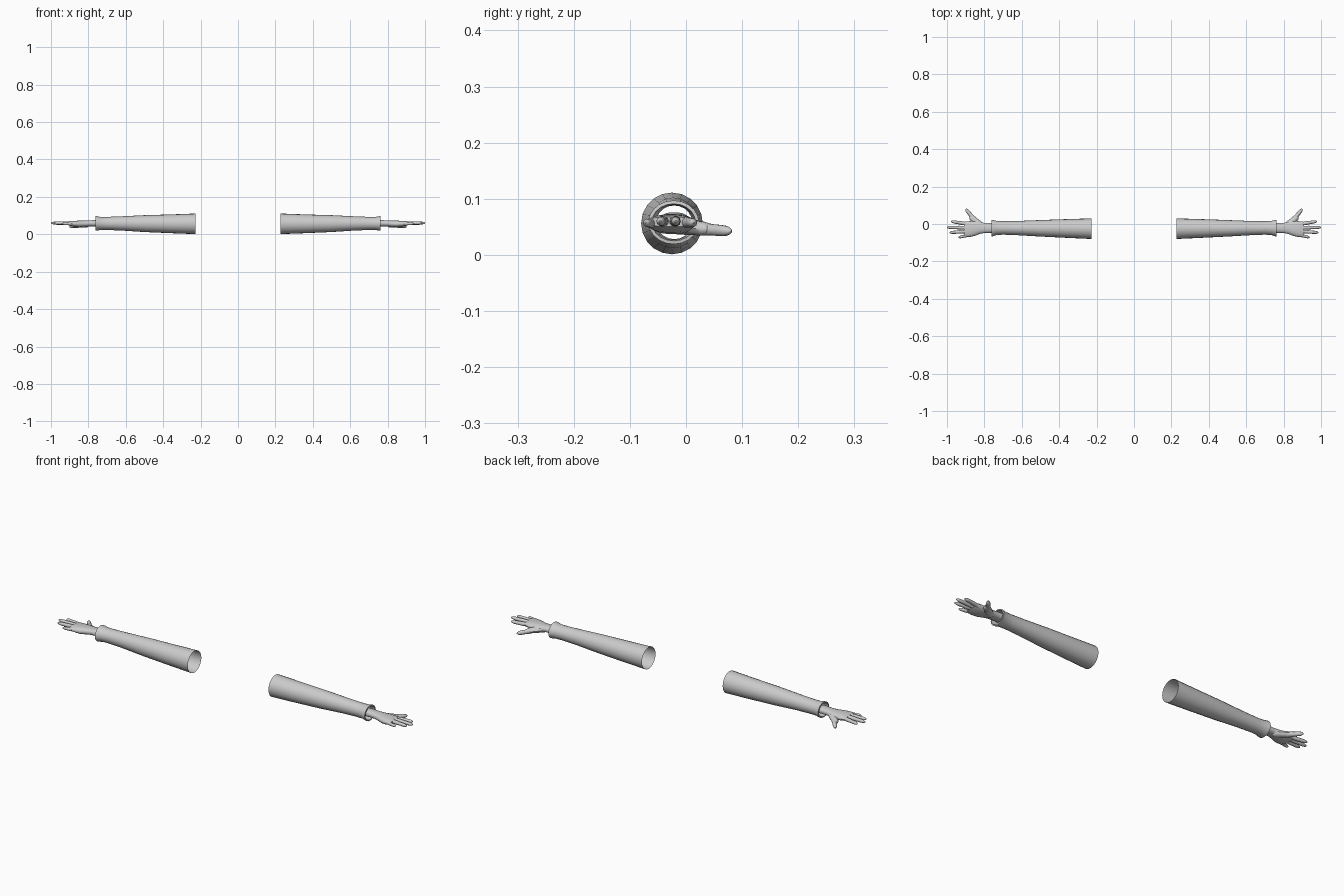
import bpy, bmesh, math
from mathutils import Vector

if "Cube" in bpy.data.objects:
    bpy.data.objects.remove(bpy.data.objects["Cube"])


def loft(name, sections, sides, caps=True, power=1.0):
    """Skin rings given as (x, y, z, width radius, height radius, heading, pitch)."""
    bm = bmesh.new()
    rings = []
    for x, y, z, rw, rh, heading, pitch in sections:
        fwd = Vector((math.cos(heading) * math.cos(pitch),
                      math.sin(heading) * math.cos(pitch), math.sin(pitch)))
        side = Vector((-math.sin(heading), math.cos(heading), 0))
        up = fwd.cross(side)
        ring = []
        for i in range(sides):
            a = 2 * math.pi * i / sides
            c, s = math.cos(a), math.sin(a)
            c = math.copysign(abs(c) ** power, c)
            s = math.copysign(abs(s) ** power, s)
            ring.append(bm.verts.new(Vector((x, y, z)) + side * c * rw + up * s * rh))
        rings.append(ring)
    for a, b in zip(rings, rings[1:]):
        for i in range(sides):
            j = (i + 1) % sides
            bm.faces.new((a[i], a[j], b[j], b[i]))
    if caps:
        bm.faces.new(rings[0][::-1])
        bm.faces.new(rings[-1])
        bmesh.ops.recalc_face_normals(bm, faces=bm.faces)
    me = bpy.data.meshes.new(name)
    bm.to_mesh(me)
    bm.free()
    ob = bpy.data.objects.new(name, me)
    bpy.context.collection.objects.link(ob)
    return ob


def select(ob):
    bpy.ops.object.select_all(action='DESELECT')
    ob.select_set(True)
    bpy.context.view_layer.objects.active = ob


def finger(name, base, tip, r0, r1, bulge=1.0):
    """Tapered digit with slight joint swellings and a rounded tip."""
    b, t = Vector(base), Vector(tip)
    d = t - b
    heading = math.atan2(d.y, d.x)
    pitch = math.asin(d.z / d.length)
    secs = []
    for f, k in ((0, 1), (.25, .97), (.45, 1.03), (.6, .95), (.75, 1.0),
                 (.88, .92), (.96, .62), (1, .2)):
        p = b + d * f
        r = (r0 + (r1 - r0) * f) * k
        secs.append((*p, r * bulge, r, heading, pitch))
    return loft(name, secs, 10)


# Sleeve: tapering tube, flared cuff turned back inside
sleeve_rings = [
    (.228, -.025, .056, .055, .055), (.36, -.024, .056, .050, .050),
    (.50, -.023, .057, .044, .045), (.62, -.022, .058, .038, .038),
    (.70, -.021, .058, .036, .035), (.735, -.021, .058, .038, .035),
    (.752, -.022, .058, .043, .038), (.762, -.022, .058, .045, .039),
    (.763, -.022, .058, .039, .033), (.745, -.022, .058, .036, .031),
    (.70, -.021, .058, .032, .030)]
sleeve = loft("sleeves", [(*r, 0, 0) for r in sleeve_rings], 20, caps=False)

# Wrist and palm
palm_rings = [
    (.70, -.021, .058, .024, .018), (.77, -.021, .059, .027, .017),
    (.80, -.021, .058, .027, .016), (.825, -.021, .056, .032, .017),
    (.85, -.024, .055, .039, .018), (.875, -.027, .056, .042, .016),
    (.895, -.028, .058, .042, .013), (.907, -.028, .059, .039, .009)]
hand = loft("hands", [(*r, 0, 0) for r in palm_rings], 18, power=.85)

# Digits: four fingers, thumb and the thumb's fleshy base
digits = [
    finger("index_finger", (.885, -.001, .058), (.978, .014, .057), .0105, .008),
    finger("middle_finger", (.885, -.020, .060), (1.0, -.018, .060), .0108, .008),
    finger("ring_finger", (.885, -.039, .060), (.986, -.046, .060), .0102, .008),
    finger("little_finger", (.875, -.057, .056), (.940, -.072, .057), .0095, .007),
    finger("thumb", (.835, .000, .048), (.900, .081, .042), .013, .0095),
    finger("thumb_base", (.812, -.018, .053), (.876, .042, .045), .017, .012, 1.25)]
for d in digits:
    m = hand.modifiers.new("join", 'BOOLEAN')
    m.operation = 'UNION'
    m.solver = 'EXACT'
    m.object = d
    select(hand)
    bpy.ops.object.modifier_apply(modifier=m.name)
    bpy.data.objects.remove(d, do_unlink=True)

# Mirror both parts to the other side
for ob in (sleeve, hand):
    select(ob)
    bpy.ops.object.shade_smooth_by_angle(angle=math.radians(40))
    m = ob.modifiers.new("mirror", 'MIRROR')
    m.use_mirror_merge = False
    bpy.ops.object.modifier_apply(modifier=m.name)
